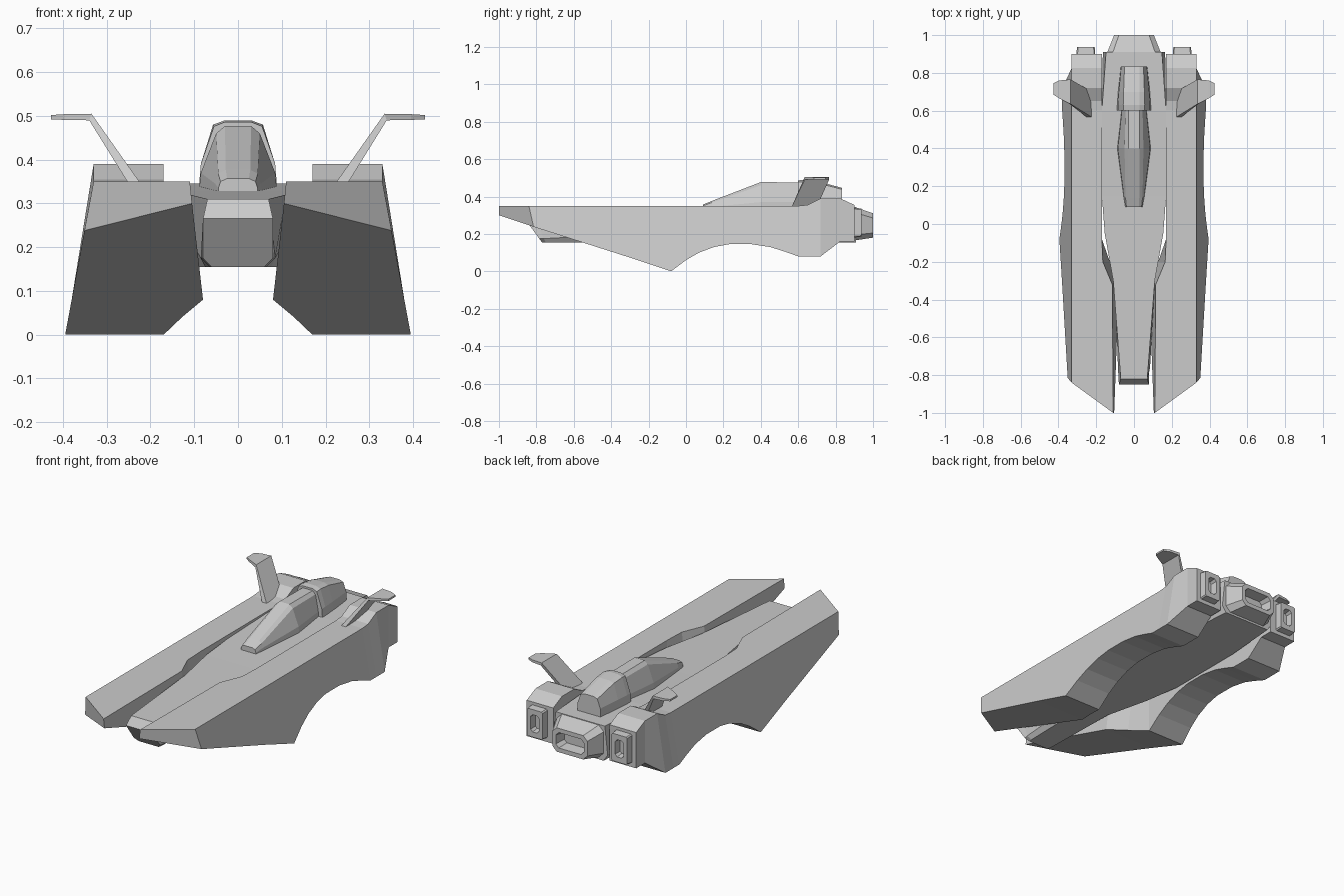
import bpy, bmesh


def loft(name, rings, mirror=False):
    """Skin a list of equal-length rings and cap both ends."""
    bm = bmesh.new()
    vr = [[bm.verts.new(p) for p in r] for r in rings]
    n = len(rings[0])
    for a, b in zip(vr, vr[1:]):
        for i in range(n):
            j = (i + 1) % n
            bm.faces.new((a[i], a[j], b[j], b[i]))
    bm.faces.new(vr[0][::-1])
    bm.faces.new(vr[-1])
    bmesh.ops.recalc_face_normals(bm, faces=bm.faces)
    me = bpy.data.meshes.new(name)
    bm.to_mesh(me)
    bm.free()
    ob = bpy.data.objects.new(name, me)
    bpy.context.collection.objects.link(ob)
    if mirror:
        ob.modifiers.new("mirror", 'MIRROR').use_mirror_merge = False
    return ob


def sym(half):
    """Full ring from right-half points listed bottom to top."""
    return half + [(-x, y, z) for x, y, z in reversed(half)]


def at(y, *xz):
    return sym([(x, y, z) for x, z in xz])


def octagon(cx, cz, w, h, c, y):
    """Rectangle of half-size w, h with corners cut by c."""
    pts = [(w, c - h), (w, h - c), (w - c, h), (c - w, h),
           (-w, h - c), (-w, c - h), (c - w, -h), (w - c, -h)]
    return [(cx + x, y, cz + z) for x, z in pts]


def outer_x(z):
    return 0.33 + 0.065 * (0.35 - z) / 0.35


# Side pods: slanted prow, arched belly, raised engine shoulder
pod = [[(0.11, -1, 0.35), (0.33, -0.84, 0.35), (0.351, -0.815, 0.238), (0.105, -1, 0.30)]]
for y, zb, xt, xb in [(-0.32, 0.08, 0.115, 0.08), (-0.2, 0.04, 0.165, 0.128),
                      (-0.08, 0.0, 0.17, 0.17)]:
    pod.append([(xt, y, 0.35), (0.33, y, 0.35), (outer_x(zb), y, zb), (xb, y, zb)])
for y, zb, zt in [(0, 0.06, 0.35), (0.07, 0.1, 0.35), (0.15, 0.13, 0.35), (0.23, 0.145, 0.35),
                  (0.35, 0.145, 0.35), (0.45, 0.13, 0.35), (0.53, 0.105, 0.35),
                  (0.6, 0.08, 0.35), (0.65, 0.08, 0.355), (0.72, 0.08, 0.39)]:
    pod.append([(0.17, y, zt), (0.33, y, zt), (outer_x(zb), y, zb), (0.17, y, zb)])
for y, zt in [(0.825, 0.39), (0.9, 0.355)]:
    pod.append([(0.17, y, zt), (0.33, y, zt), (0.33, y, 0.16), (0.17, y, 0.16)])
loft("side_pods", pod, mirror=True)

# Central hull with undercut nose
loft("central_hull", [
    sym([(0.06, -0.77, 0.155), (0.08, -0.785, 0.175), (0.08, -0.85, 0.265)]),
    sym([(0.065, -0.75, 0.155), (0.085, -0.76, 0.175), (0.07, -0.82, 0.31)]),
    at(-0.3, (0.075, 0.155), (0.1, 0.2), (0.11, 0.32)),
    at(-0.05, (0.135, 0.155), (0.155, 0.2), (0.155, 0.325)),
    at(0.15, (0.165, 0.155), (0.17, 0.2), (0.17, 0.33)),
    at(0.6, (0.165, 0.155), (0.17, 0.2), (0.17, 0.345)),
    at(0.91, (0.14, 0.155), (0.165, 0.19), (0.148, 0.345)),
])

# Canopy
loft("canopy", [
    at(0.09, (0.045, 0.32), (0.045, 0.335), (0.04, 0.35), (0.025, 0.357)),
    at(0.14, (0.055, 0.32), (0.052, 0.345), (0.045, 0.368), (0.028, 0.377)),
    at(0.4, (0.09, 0.32), (0.085, 0.37), (0.05, 0.46), (0.03, 0.477)),
    at(0.62, (0.065, 0.32), (0.062, 0.37), (0.045, 0.458), (0.03, 0.475)),
])

# Fairing behind the canopy
loft("canopy_fairing", [
    at(0.6, (0.09, 0.33), (0.085, 0.39), (0.055, 0.476), (0.03, 0.486)),
    at(0.63, (0.09, 0.33), (0.085, 0.39), (0.057, 0.48), (0.03, 0.49)),
    at(0.7, (0.085, 0.33), (0.08, 0.39), (0.055, 0.473), (0.03, 0.482)),
    at(0.835, (0.07, 0.33), (0.068, 0.39), (0.05, 0.438), (0.028, 0.446)),
])

# Central exhaust: tapering collar with a recess
loft("central_exhaust", [
    octagon(0, 0.255, 0.145, 0.09, 0.03, 0.9),
    octagon(0, 0.245, 0.105, 0.065, 0.025, 1.0),
    octagon(0, 0.245, 0.085, 0.042, 0.018, 1.0),
    octagon(0, 0.245, 0.075, 0.035, 0.015, 0.94),
])

# Pod exhausts: upright box nozzles with a narrow recess
loft("pod_exhausts", [
    octagon(0.255, 0.26, 0.05, 0.08, 0.006, 0.89),
    octagon(0.255, 0.26, 0.047, 0.075, 0.006, 0.938),
    octagon(0.255, 0.26, 0.025, 0.047, 0.012, 0.938),
    octagon(0.255, 0.26, 0.022, 0.042, 0.01, 0.9),
], mirror=True)

# Bent tail fins: root, knee, shoulder and tip, each a thin four-point slice
fin = []
for x, z, y0, y1, dx, dz in [(0.222, 0.345, 0.565, 0.7, 0.028, 0),
                             (0.335, 0.505, 0.635, 0.765, 0.005, -0.015),
                             (0.395, 0.504, 0.665, 0.76, 0, -0.013),
                             (0.427, 0.502, 0.685, 0.745, 0, -0.01)]:
    fin.append([(x, y0, z), (x, y1, z), (x + dx, y1, z + dz), (x + dx, y0, z + dz)])
loft("tail_fins", fin, mirror=True)
